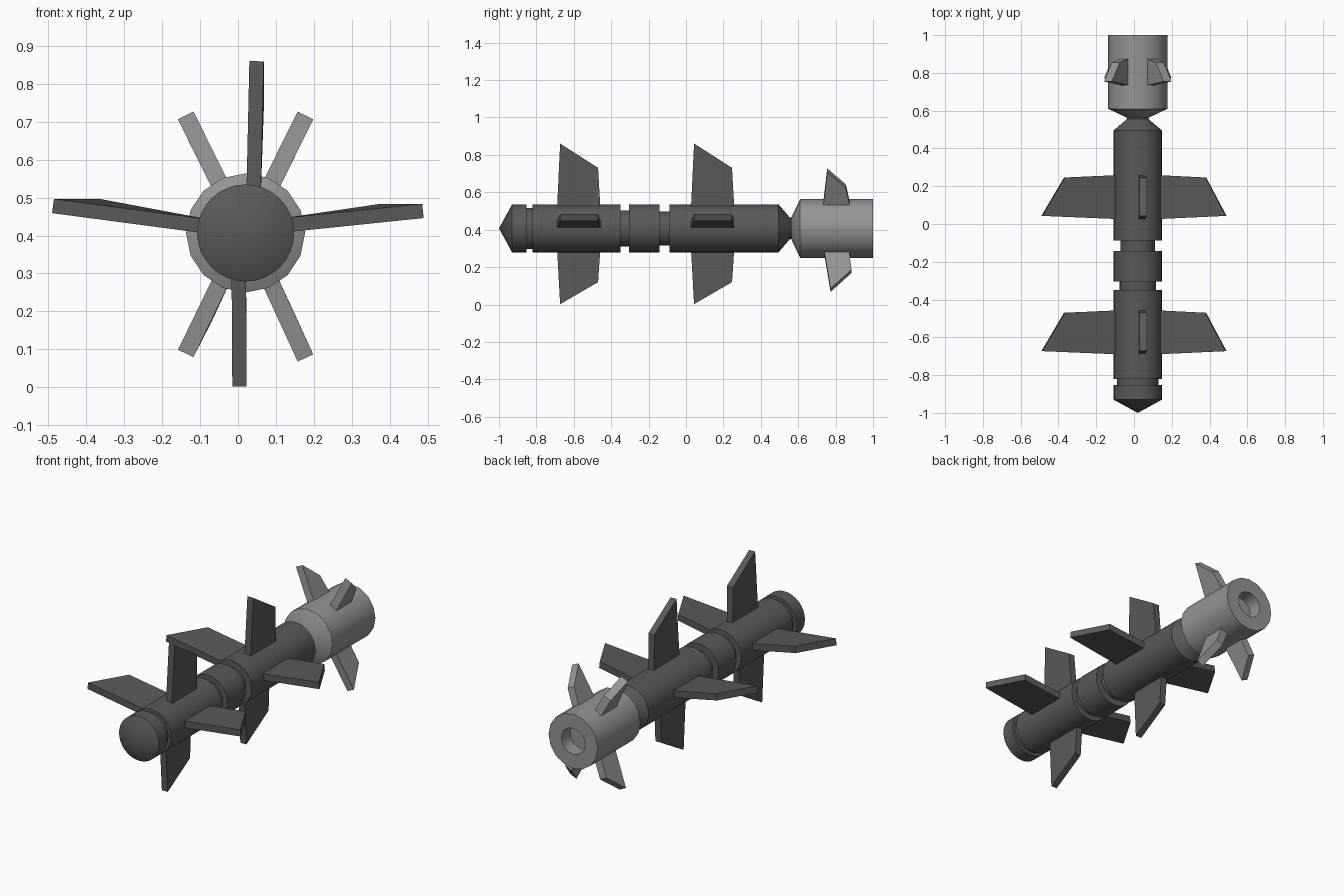
import bpy, bmesh, math
from mathutils import Vector

if "Cube" in bpy.data.objects:
    bpy.data.objects.remove(bpy.data.objects["Cube"])

CX, CZ = 0.02, 0.407          # body axis


def grey(name, v):
    m = bpy.data.materials.new(name)
    m.diffuse_color = (v, v, v, 1)
    m.use_nodes = True
    m.node_tree.nodes["Principled BSDF"].inputs["Base Color"].default_value = m.diffuse_color
    return m


dark, light = grey("dark_grey", 0.1), grey("light_grey", 0.3)


def finish(name, bm, mat, smooth=False):
    bmesh.ops.recalc_face_normals(bm, faces=bm.faces[:])
    me = bpy.data.meshes.new(name)
    bm.to_mesh(me)
    bm.free()
    me.materials.append(mat)
    ob = bpy.data.objects.new(name, me)
    bpy.context.collection.objects.link(ob)
    if smooth:
        bpy.ops.object.select_all(action='DESELECT')
        ob.select_set(True)
        bpy.context.view_layer.objects.active = ob
        bpy.ops.object.shade_smooth_by_angle(angle=math.radians(30))
    return ob


def lathe(name, profile, sides, mat):
    """Revolve (y, radius) points around the body axis; the ends are on the axis."""
    bm = bmesh.new()
    rings = []
    for y, r in profile:
        n = sides if r > 0 else 1
        rings.append([bm.verts.new((CX + r * math.cos(2 * math.pi * i / sides), y,
                                    CZ + r * math.sin(2 * math.pi * i / sides)))
                      for i in range(n)])
    for a, b in zip(rings, rings[1:]):
        for i in range(sides):
            j = (i + 1) % sides
            vs = [a[i % len(a)], a[j % len(a)], b[j % len(b)], b[i % len(b)]]
            bm.faces.new(list(dict.fromkeys(vs)))
    return finish(name, bm, mat, True)


def fin(name, root, tip, back, ys, thick, mat):
    """Tapered slab: root, front tip, back tip as (x, z); ys for the four corners."""
    d = (Vector(tip) - Vector(root)).normalized()
    off = Vector((-d.y, d.x)) * thick / 2
    bm = bmesh.new()
    sides = []
    for s in (-1, 1):
        sides.append([bm.verts.new((p[0] + s * off.x, y, p[1] + s * off.y))
                      for p, y in zip((root, tip, back, root), ys)])
    a, b = sides
    bm.faces.new(a)
    bm.faces.new(b)
    for i in range(4):
        j = (i + 1) % 4
        bm.faces.new((a[i], a[j], b[j], b[i]))
    return finish(name, bm, mat)


# Main body with nose cone and grooves
R = 0.128
lathe("body", [(-1, 0), (-0.93, R), (-0.853, R), (-0.853, 0.11), (-0.82, 0.11),
               (-0.82, R), (-0.35, R), (-0.35, 0.096), (-0.305, 0.096), (-0.305, R),
               (-0.143, R), (-0.143, 0.091), (-0.088, 0.091), (-0.088, R),
               (0.495, R), (0.555, 0.058), (0.58, 0.058), (0.58, 0)], 32, dark)

# Rear motor section with nozzle hole
lathe("tail_motor", [(0.565, 0), (0.565, 0.062), (0.61, 0.157), (1, 0.157),
                     (1, 0.075), (0.92, 0.075), (0.92, 0)], 16, light)

# Two sets of four large fins
large = {"right": ((0.12, 0.427), (0.488, 0.465), (0.38, 0.465)),
         "left": ((-0.08, 0.424), (-0.488, 0.478), (-0.368, 0.478)),
         "top": ((0.041, 0.50), (0.049, 0.86), (0.049, 0.73)),
         "bottom": ((0.002, 0.31), (0.004, 0.002), (0.004, 0.12))}
for label, dy in (("front", 0), ("middle", 0.716)):
    ys = [y + dy for y in (-0.69, -0.673, -0.47, -0.457)]
    for side, pts in large.items():
        fin(f"{label}_fin_{side}", *pts, ys, 0.038, dark)

# Four small diagonal tail fins
for name, sx in (("right", 1), ("left", -1)):
    fin(f"tail_fin_upper_{name}", (CX + sx * 0.053, 0.505), (CX + sx * 0.158, 0.717),
        (CX + sx * 0.116, 0.632), (0.73, 0.755, 0.855, 0.883), 0.046, light)
    low = 0.0 if sx > 0 else 0.012
    fin(f"tail_fin_lower_{name}", (CX + sx * 0.053, 0.305), (CX + sx * 0.158, 0.077 + low),
        (CX + sx * 0.112, 0.178), (0.735, 0.773, 0.885, 0.868), 0.045, light)
